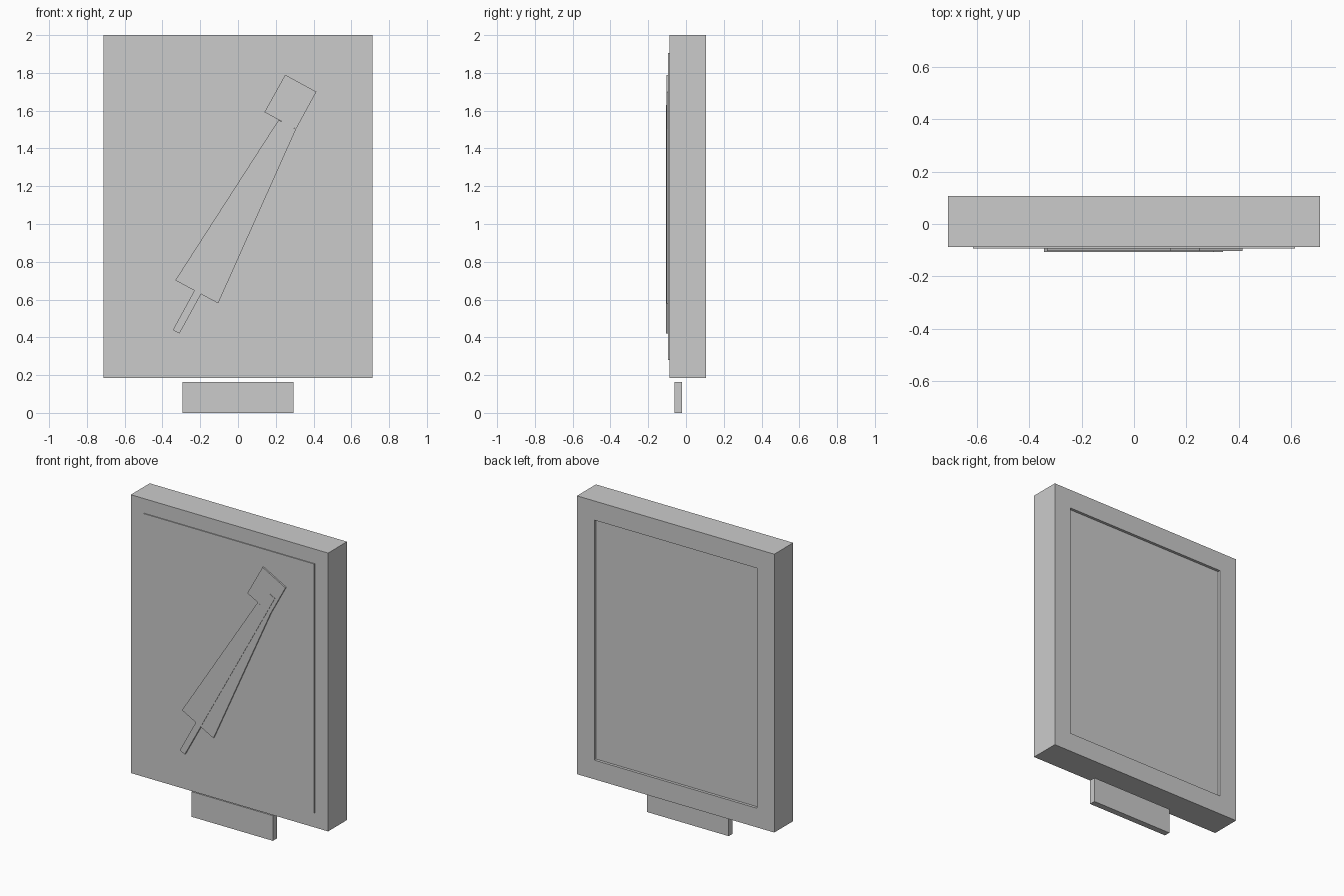
import bpy, bmesh
from mathutils import Vector

if "Cube" in bpy.data.objects:
    bpy.data.objects.remove(bpy.data.objects["Cube"])


def add_object(name, bm):
    bmesh.ops.recalc_face_normals(bm, faces=bm.faces)
    mesh = bpy.data.meshes.new(name)
    bm.to_mesh(mesh)
    bm.free()
    obj = bpy.data.objects.new(name, mesh)
    bpy.context.collection.objects.link(obj)
    return obj


def slab(name, outline, y_front, y_back):
    """Extrude an (x, z) outline from y_front to y_back."""
    bm = bmesh.new()
    face = bm.faces.new([bm.verts.new((x, y_front, z)) for x, z in outline])
    new = bmesh.ops.extrude_face_region(bm, geom=[face], use_keep_orig=True)["geom"]
    verts = [g for g in new if isinstance(g, bmesh.types.BMVert)]
    bmesh.ops.translate(bm, verts=verts, vec=(0, y_back - y_front, 0))
    return add_object(name, bm)


def rect(half_width, z0, z1):
    return [(-half_width, z0), (half_width, z0), (half_width, z1), (-half_width, z1)]


FRONT, BACK = -0.088, 0.107

# Sign case with a shallow recess in its back face
case = slab("sign_case", rect(0.712, 0.184, 2.0), FRONT, BACK)
bm = bmesh.new()
bm.from_mesh(case.data)
back = max(bm.faces, key=lambda f: f.calc_center_median().y)
bmesh.ops.inset_region(bm, faces=[back], thickness=0.125, use_even_offset=True)
for depth in (0.018,):
    new = bmesh.ops.extrude_face_region(bm, geom=[back])["geom"]
    verts = [g for g in new if isinstance(g, bmesh.types.BMVert)]
    bmesh.ops.translate(bm, verts=verts, vec=(0, -depth, 0))
    if back.is_valid:
        bmesh.ops.delete(bm, geom=[back], context='FACES_ONLY')
bmesh.ops.recalc_face_normals(bm, faces=bm.faces)
bm.to_mesh(case.data)
bm.free()

# Raised front panel
slab("front_panel", rect(0.616, 0.28, 1.905), -0.094, FRONT)

# Mounting foot below the case
slab("foot", rect(0.294, 0.0, 0.164), -0.06, -0.02)

# Closed umbrella-like emblem: head, tapering body and slim rod
slab("emblem_head", [(0.25, 1.79), (0.415, 1.70), (0.307, 1.502), (0.14, 1.592)],
     -0.104, -0.092)
slab("emblem_body", [(0.215, 1.551), (0.307, 1.502), (-0.105, 0.58), (-0.332, 0.702)],
     -0.104, -0.092)
slab("emblem_rod", [(0.305, 1.63), (0.34, 1.611), (-0.31, 0.42), (-0.345, 0.439)],
     -0.107, -0.092)
